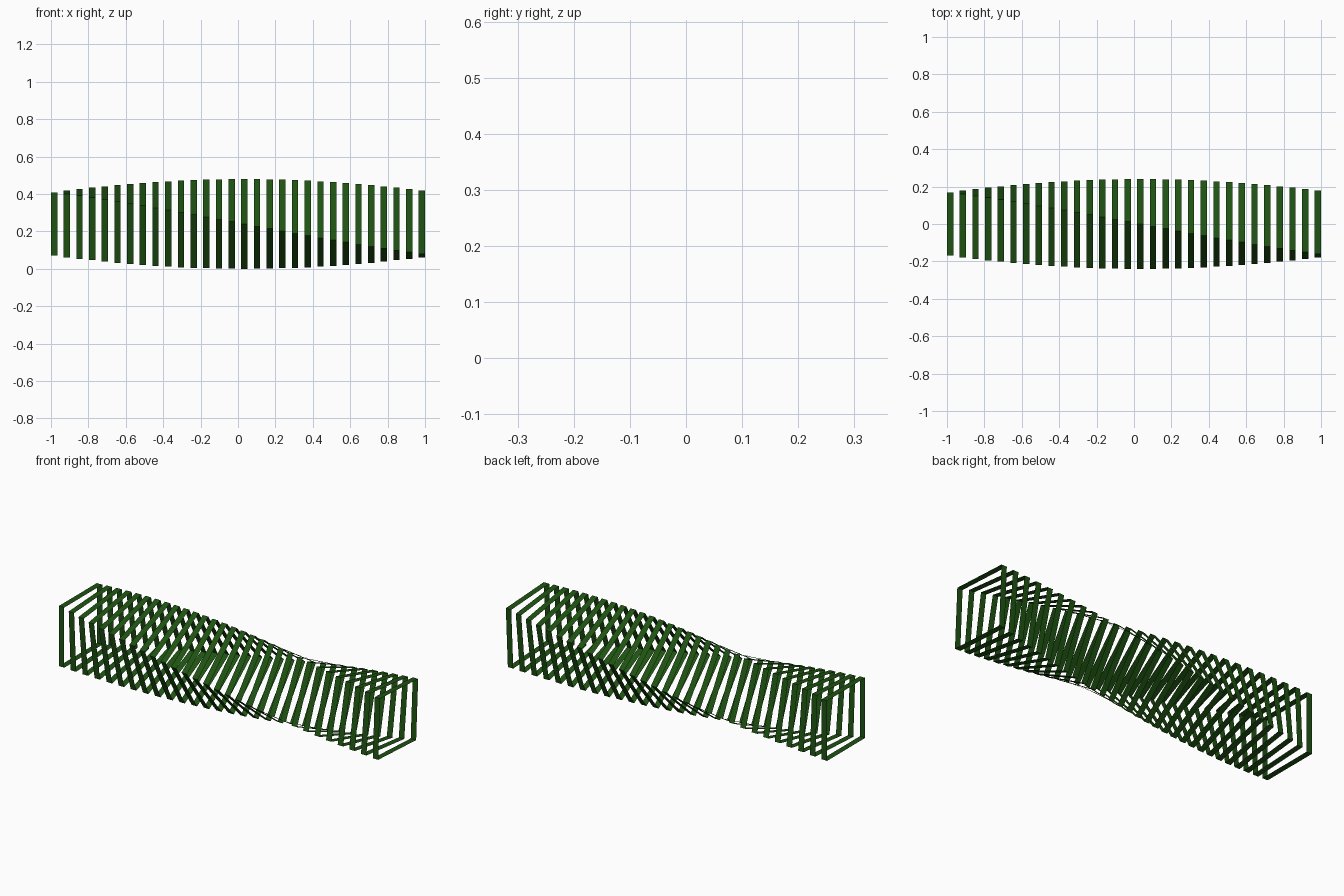
import bpy, math

if "Cube" in bpy.data.objects:
    bpy.data.objects.remove(bpy.data.objects["Cube"])

COUNT = 30                       # number of square bands
WIDTH = 2 / (2 * COUNT - 1)      # band width equals the gap between bands
HALF = 5 * WIDTH                 # half the side of the square
CENTRE_Z = HALF * math.sqrt(2)   # the band on its corner touches the ground
STEP = math.radians(3)           # twist from one band to the next

green = bpy.data.materials.new("dark_green")
green.diffuse_color = (0.013, 0.085, 0.006, 1)
green.use_nodes = True
green.node_tree.nodes["Principled BSDF"].inputs["Base Color"].default_value = green.diffuse_color

# One open square band: four thin faces parallel to x, no end faces
corners = [(-HALF, -HALF), (HALF, -HALF), (HALF, HALF), (-HALF, HALF)]
verts = [(x, y, z) for x in (-WIDTH / 2, WIDTH / 2) for y, z in corners]
faces = [(i, i + 4, (i + 1) % 4 + 4, (i + 1) % 4) for i in range(4)]
band = bpy.data.meshes.new("square_band")
band.from_pydata(verts, [], [f[::1] for f in faces])
band.materials.append(green)
band.update()

# Row of bands along x, each turned a little further about the long axis
for i in range(COUNT):
    ob = bpy.data.objects.new(f"square_band_{i + 1:02d}", band)
    ob.location = (-1 + WIDTH / 2 + 2 * WIDTH * i, 0, CENTRE_Z)
    ob.rotation_euler.x = i * STEP
    bpy.context.collection.objects.link(ob)
